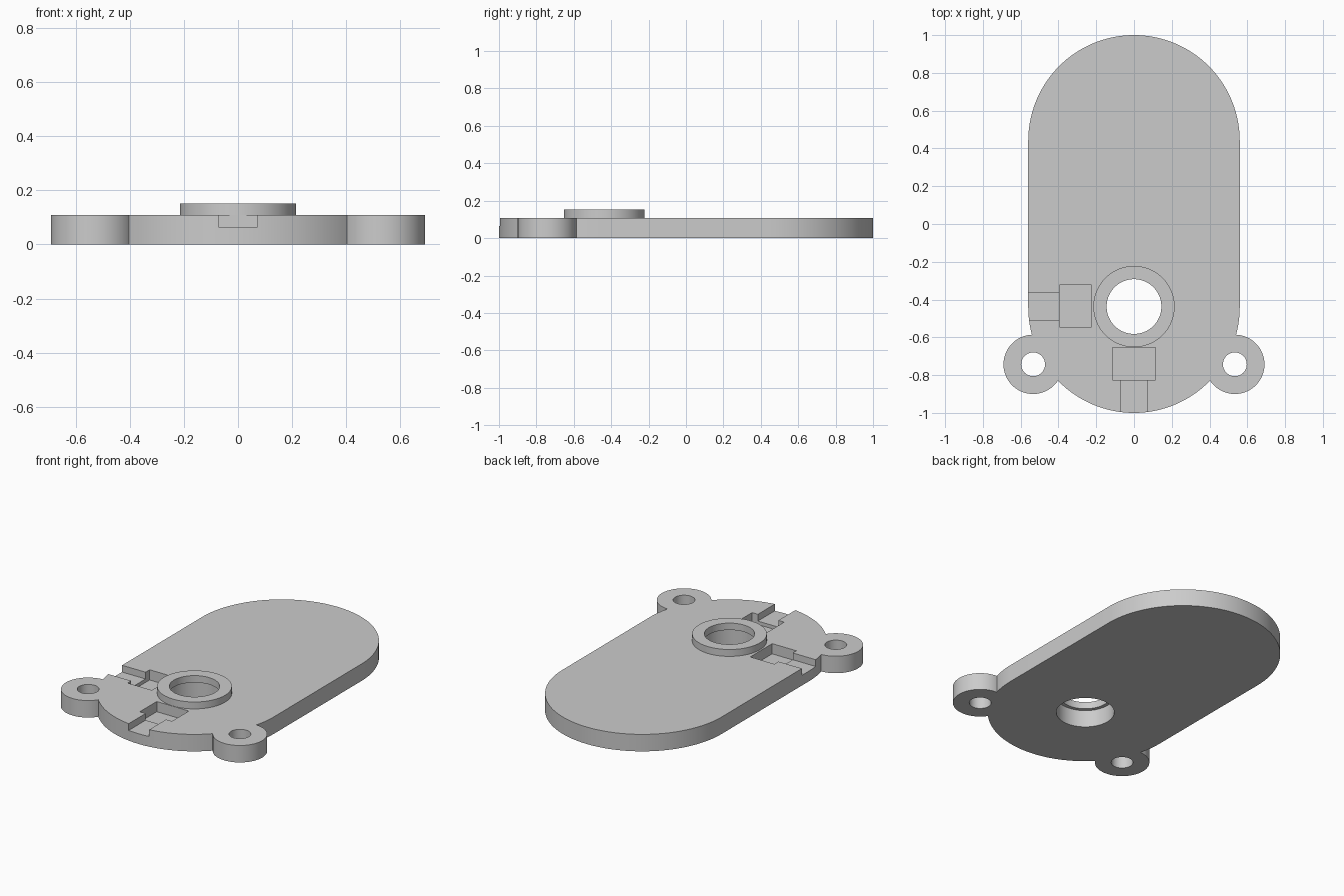
import bpy, bmesh, math
from mathutils import Matrix

if "Cube" in bpy.data.objects:
    bpy.data.objects.remove(bpy.data.objects["Cube"], do_unlink=True)

HALF = 0.56            # half width and end radius of the plate
END = 1 - HALF         # centre of the rounded ends
THICK = 0.108
TOP = 0.152
BORE_Y = -0.437
LUG = (0.534, -0.743)

grey = bpy.data.materials.new("light_grey")
grey.use_nodes = True
COLOUR = (0.6, 0.6, 0.6, 1)
grey.diffuse_color = COLOUR
grey.node_tree.nodes["Principled BSDF"].inputs["Base Color"].default_value = COLOUR


def make_object(name, bm):
    mesh = bpy.data.meshes.new(name)
    bmesh.ops.recalc_face_normals(bm, faces=bm.faces)
    bm.to_mesh(mesh)
    bm.free()
    mesh.materials.append(grey)
    obj = bpy.data.objects.new(name, mesh)
    bpy.context.collection.objects.link(obj)
    return obj


def cylinder(name, x, y, radius, low, high, sides=96):
    bm = bmesh.new()
    bmesh.ops.create_cone(bm, cap_ends=True, segments=sides, radius1=radius, radius2=radius,
                          depth=high - low,
                          matrix=Matrix.Translation((x, y, (low + high) / 2)))
    return make_object(name, bm)


def box(name, x0, x1, y0, y1, low, high):
    bm = bmesh.new()
    bmesh.ops.create_cube(bm, size=1)
    bmesh.ops.scale(bm, vec=(x1 - x0, y1 - y0, high - low), verts=bm.verts)
    bmesh.ops.translate(bm, vec=((x0 + x1) / 2, (y0 + y1) / 2, (low + high) / 2), verts=bm.verts)
    return make_object(name, bm)


def combine(target, tool, operation):
    """Apply a boolean and discard the tool object."""
    mod = target.modifiers.new(operation, 'BOOLEAN')
    mod.operation, mod.solver, mod.object = operation, 'EXACT', tool
    bpy.ops.object.select_all(action='DESELECT')
    bpy.context.view_layer.objects.active = target
    target.select_set(True)
    bpy.ops.object.modifier_apply(modifier=mod.name)
    bpy.data.objects.remove(tool, do_unlink=True)


# Plate with two rounded ends
bm = bmesh.new()
outline = []
STEPS = 64
for centre, start in ((END, 0), (-END, math.pi)):
    for i in range(STEPS + 1):
        a = start + math.pi * i / STEPS
        outline.append(bm.verts.new((HALF * math.cos(a), centre + HALF * math.sin(a), 0)))
base = bm.faces.new(outline)
raised = bmesh.ops.extrude_face_region(bm, geom=[base])["geom"]
bmesh.ops.translate(bm, vec=(0, 0, THICK),
                    verts=[v for v in raised if isinstance(v, bmesh.types.BMVert)])
plate = make_object("plate", bm)

# Screw lugs at the front corners
for side in (-1, 1):
    combine(plate, cylinder("lug", side * LUG[0], LUG[1], 0.157, 0, THICK), 'UNION')
for side in (-1, 1):
    combine(plate, cylinder("lug_hole", side * LUG[0], LUG[1], 0.063, -0.1, 0.3, 64), 'DIFFERENCE')

# Wide bore under the collar
combine(plate, cylinder("bore", 0, BORE_Y, 0.167, -0.1, 0.3), 'DIFFERENCE')

# Pockets with shallower channels out to the rim, at the front and right
CHANNEL, POCKET = 0.065, 0.043
for name, x0, x1, y0, y1, floor in (
        ("front_channel", -0.072, 0.072, -1.1, -0.8, CHANNEL),
        ("front_pocket", -0.113, 0.113, -0.825, -0.655, POCKET),
        ("side_channel", -0.7, -0.38, -0.509, -0.365, CHANNEL),
        ("side_pocket", -0.395, -0.225, -0.545, -0.324, POCKET)):
    combine(plate, box(name, x0, x1, y0, y1, floor, 0.3), 'DIFFERENCE')

# Raised collar around the bore
collar = cylinder("collar", 0, BORE_Y, 0.215, THICK, TOP)
combine(collar, cylinder("collar_hole", 0, BORE_Y, 0.145, 0, 0.3), 'DIFFERENCE')

for obj in (plate, collar):
    bpy.ops.object.select_all(action='DESELECT')
    bpy.context.view_layer.objects.active = obj
    obj.select_set(True)
    bpy.ops.object.shade_smooth_by_angle(angle=math.radians(30))
